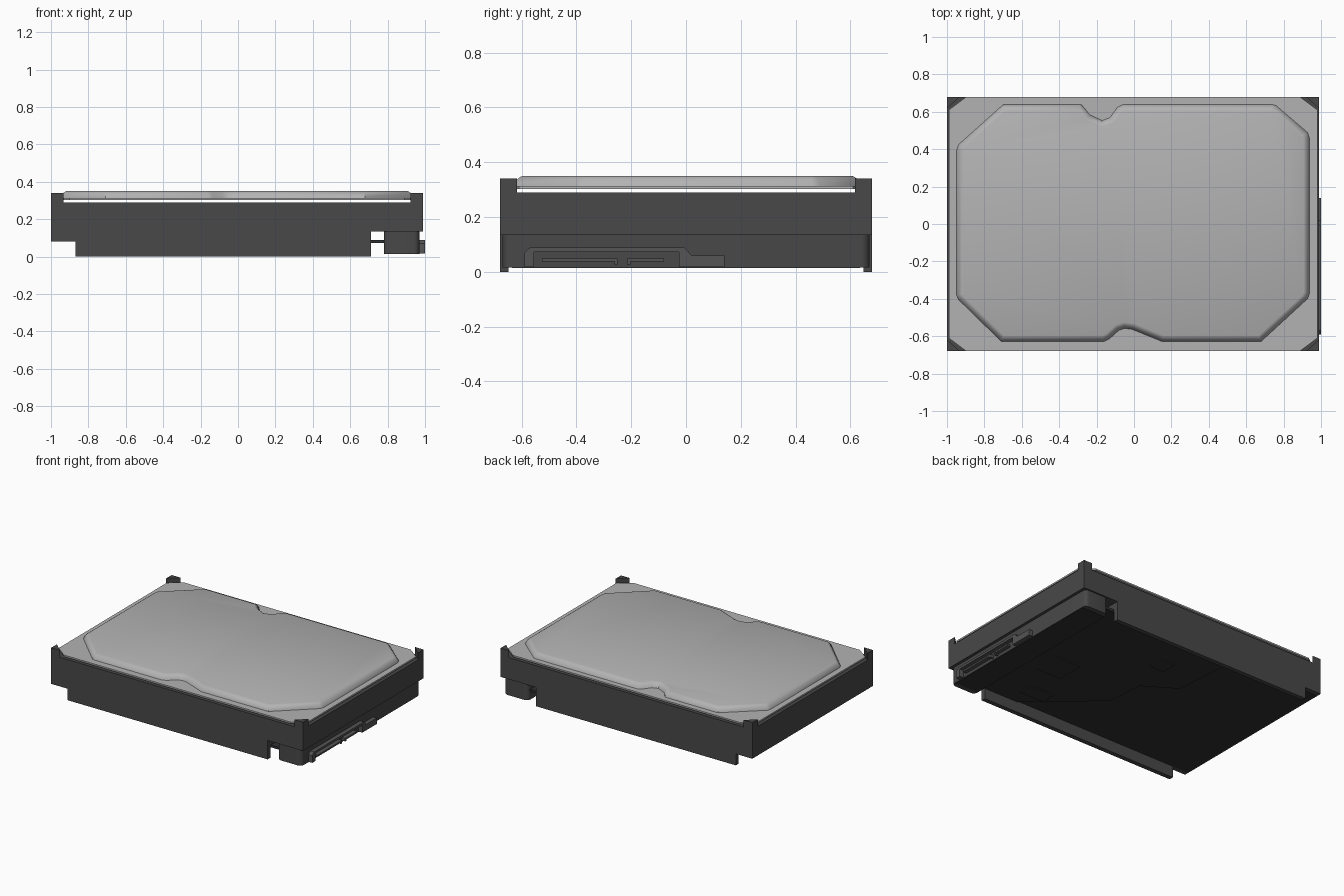
import bpy, bmesh
from mathutils import Vector

if "Cube" in bpy.data.objects:
    bpy.data.objects.remove(bpy.data.objects["Cube"])


def material(name, r, g, b):
    m = bpy.data.materials.new(name)
    m.diffuse_color = (r, g, b, 1)
    m.use_nodes = True
    m.node_tree.nodes["Principled BSDF"].inputs["Base Color"].default_value = m.diffuse_color
    return m


DARK = material("dark_casting", 0.065, 0.065, 0.065)
BOARD = material("board_black", 0.03, 0.031, 0.034)
LID = material("lid_grey", 0.45, 0.45, 0.45)
PLASTIC = material("connector_grey", 0.09, 0.09, 0.09)


def loft(name, loops, mat):
    """Closed solid through stacked loops of equal point count."""
    bm = bmesh.new()
    rings = [[bm.verts.new(p) for p in loop] for loop in loops]
    n = len(rings[0])
    for a, b in zip(rings, rings[1:]):
        for i in range(n):
            j = (i + 1) % n
            bm.faces.new((a[i], a[j], b[j], b[i]))
    bm.faces.new(rings[0][::-1])
    bm.faces.new(rings[-1])
    bmesh.ops.recalc_face_normals(bm, faces=bm.faces)
    me = bpy.data.meshes.new(name)
    bm.to_mesh(me)
    bm.free()
    me.materials.append(mat)
    ob = bpy.data.objects.new(name, me)
    bpy.context.collection.objects.link(ob)
    return ob


def prism(name, pts, axis, lo, hi, mat):
    """Extrude a 2D profile along x (pts are y,z), y (x,z) or z (x,y)."""
    place = {"x": lambda p, h: (h, p[0], p[1]),
             "y": lambda p, h: (p[0], h, p[1]),
             "z": lambda p, h: (p[0], p[1], h)}[axis]
    return loft(name, [[place(p, h) for p in pts] for h in (lo, hi)], mat)


def rect(x0, x1, y0, y1):
    return [(x0, y0), (x1, y0), (x1, y1), (x0, y1)]


def inset(pts, d):
    """Mitred inward offset of a counter-clockwise polygon."""
    out = []
    for i, p in enumerate(pts):
        p = Vector(p)
        e1 = (p - Vector(pts[i - 1])).normalized()
        e2 = (Vector(pts[(i + 1) % len(pts)]) - p).normalized()
        n1, n2 = Vector((-e1.y, e1.x)), Vector((-e2.y, e2.x))
        out.append(p + (n1 + n2) * d / (1 + n1.dot(n2)))
    return out


# Main casting: stepped underside, higher at the connector end
prism("drive_body", [(-1, 0.082), (0.71, 0.082), (0.71, 0.135), (0.99, 0.135),
                     (0.99, 0.29), (-1, 0.29)], "y", -0.68, 0.68, DARK)

# Side rails
for side, s in (("front", -1), ("back", 1)):
    y0, y1 = sorted((s * 0.648, s * 0.68))
    prism(side + "_rail", rect(-0.87, 0.71, 0, 0.085), "y", y0, y1, DARK)

# Triangular corner posts
for xn, cx, sx in (("left", -1, 1), ("right", 0.99, -1)):
    for yn, sy in (("front", -1), ("back", 1)):
        cy = 0.68 * sy
        prism(f"{yn}_{xn}_post", [(cx, cy), (cx + sx * 0.068, cy),
                                  (cx, cy - sy * 0.063)], "z", 0.28, 0.34, DARK)

# End block under the connector end, with rounded vertical corners
block = prism("end_block", rect(0.78, 0.97, -0.67, 0.67), "z", 0.015, 0.137, DARK)
bm = bmesh.new()
bm.from_mesh(block.data)
upright = [e for e in bm.edges if abs(e.verts[0].co.z - e.verts[1].co.z) > 0.05]
bmesh.ops.bevel(bm, geom=upright, offset=0.03, segments=5, profile=0.5, affect="EDGES")
bm.to_mesh(block.data)
bm.free()

# Lid plate with cut corners, floating just above the casting
prism("lid_plate", [(-0.90, -0.678), (0.89, -0.678), (0.98, -0.61), (0.98, 0.61),
                    (0.89, 0.678), (-0.90, 0.678), (-0.99, 0.61), (-0.99, -0.61)],
      "z", 0.303, 0.314, LID)

# Raised lid panel with a notch on each long side
outline = [(-0.95, -0.38), (-0.94, -0.405), (-0.71, -0.63), (-0.16, -0.63),
           (-0.13, -0.615), (-0.08, -0.57), (-0.05, -0.56), (-0.01, -0.565),
           (0.15, -0.63), (0.68, -0.63), (0.93, -0.40), (0.94, -0.37),
           (0.94, 0.46), (0.93, 0.49), (0.76, 0.635), (0.74, 0.64),
           (-0.06, 0.64), (-0.09, 0.625), (-0.13, 0.57), (-0.17, 0.555),
           (-0.235, 0.585), (-0.28, 0.64), (-0.70, 0.64), (-0.94, 0.425),
           (-0.95, 0.395)]
steps = ((0, 0.308), (0.004, 0.322), (0.016, 0.34), (0.026, 0.347), (0.034, 0.35))
panel = loft("lid_raised_panel",
             [[(p[0], p[1], z) for p in inset(outline, d)] for d, z in steps], LID)

for ob in (block, panel):
    bpy.ops.object.select_all(action="DESELECT")
    ob.select_set(True)
    bpy.context.view_layer.objects.active = ob
    bpy.ops.object.shade_smooth_by_angle(angle=0.6)

# Circuit board on the underside and its chips
prism("circuit_board", [(0.44, -0.645), (0.80, -0.645), (0.80, 0.645), (-0.28, 0.645),
                        (-0.28, 0.52), (-0.256, 0.16), (-0.03, 0.02), (-0.01, -0.25)],
      "z", 0.073, 0.09, BOARD)
for name, x, y, w, h in (("main_chip", 0.53, -0.13, 0.2, 0.2),
                         ("small_chip", 0.03, 0.32, 0.11, 0.11),
                         ("memory_chip", 0.42, -0.475, 0.2, 0.11)):
    prism(name, rect(x - w / 2, x + w / 2, y - h / 2, y + h / 2), "z", 0.066, 0.075, BOARD)

# Dark facing over the underside of casting and end block
prism("underside_panel", rect(-0.99, 0.70, -0.645, 0.645), "z", 0.08, 0.085, BOARD)
prism("end_block_base", rect(0.785, 0.965, -0.635, 0.635), "z", 0.013, 0.018, BOARD)

# Connector shroud and its two contact tongues
prism("connector_shroud", [(-0.59, 0.018), (-0.555, 0.018), (-0.555, 0.072),
                           (-0.025, 0.072), (-0.025, 0.018), (0.14, 0.018),
                           (0.14, 0.06), (0.02, 0.06), (-0.005, 0.088),
                           (-0.57, 0.088), (-0.59, 0.07)], "x", 0.96, 1.0, PLASTIC)
prism("power_tongue", [(-0.525, 0.037), (-0.262, 0.037), (-0.262, 0.027), (-0.25, 0.027),
                       (-0.25, 0.049), (-0.525, 0.049)], "x", 0.96, 0.998, PLASTIC)
prism("data_tongue", [(-0.215, 0.027), (-0.203, 0.027), (-0.203, 0.037), (-0.08, 0.037),
                      (-0.08, 0.049), (-0.215, 0.049)], "x", 0.96, 0.998, PLASTIC)
